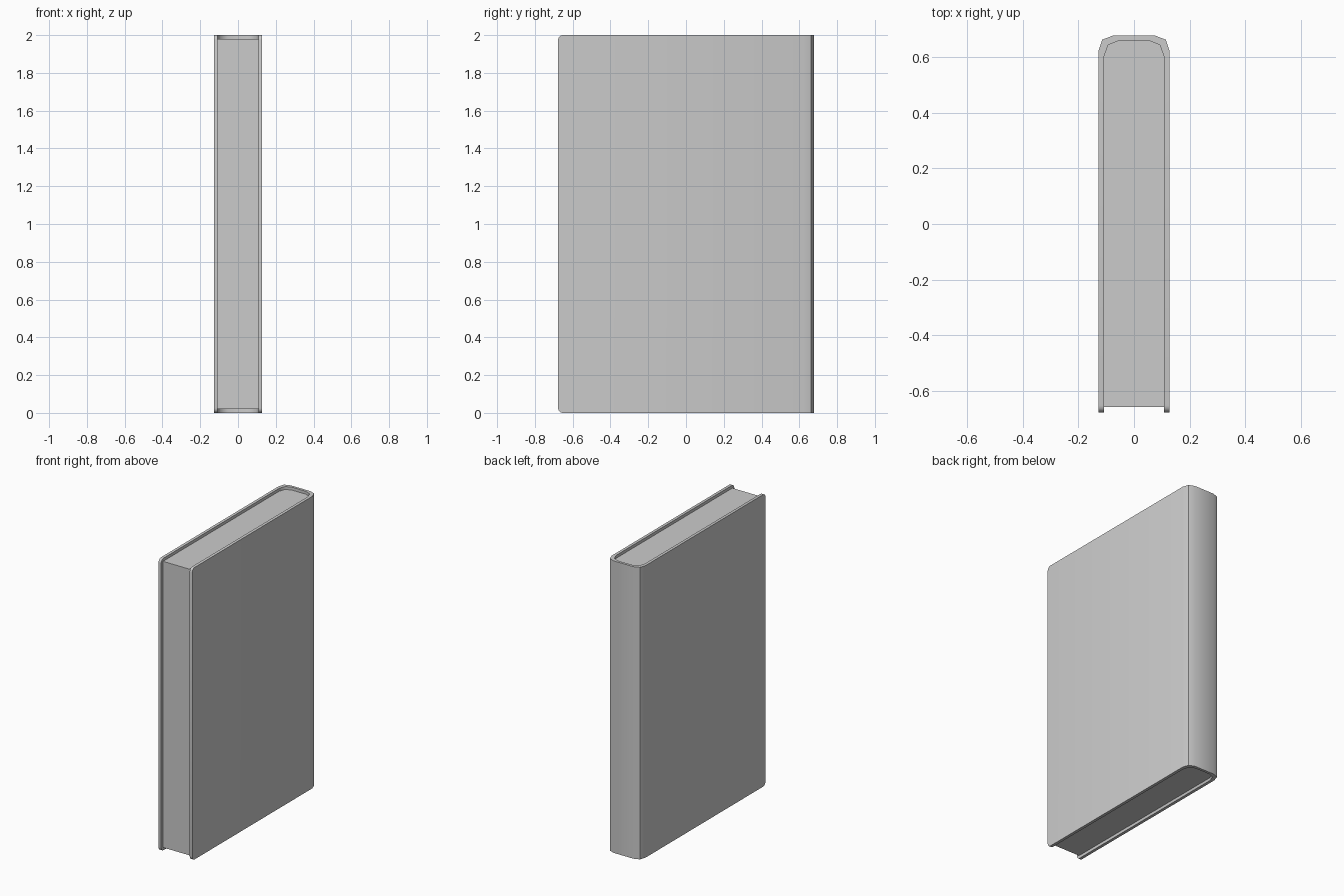
import bpy, bmesh
from math import radians

if "Cube" in bpy.data.objects:
    bpy.data.objects.remove(bpy.data.objects["Cube"])

FRONT, HEIGHT = -0.677, 2.0

# Right half of the cover section (front edge to spine), outside and inside
outer = [(0.128, FRONT), (0.128, 0.62), (0.114, 0.662), (0.075, 0.677)]
inner = [(0.108, FRONT), (0.108, 0.60), (0.093, 0.643), (0.053, 0.659)]


def mirrored(half):
    """Full U-shaped path from its right half."""
    return half + [(-x, y) for x, y in reversed(half)]


def extrude_section(name, faces, z0, z1, round_front=0.0):
    """Extrude flat section faces upward into a smooth-shaded solid."""
    bm = bmesh.new()
    for pts in faces:
        bm.faces.new([bm.verts.new((x, y, z0)) for x, y in pts])
    bmesh.ops.remove_doubles(bm, verts=bm.verts, dist=1e-5)
    ext = bmesh.ops.extrude_face_region(bm, geom=bm.faces[:], use_keep_orig=True)
    top = [v for v in ext["geom"] if isinstance(v, bmesh.types.BMVert)]
    bmesh.ops.translate(bm, verts=top, vec=(0, 0, z1 - z0))
    if round_front:
        corners = [e for e in bm.edges
                   if all(abs(v.co.y - FRONT) < 1e-4 for v in e.verts)
                   and abs(e.verts[0].co.z - e.verts[1].co.z) < 1e-4]
        bmesh.ops.bevel(bm, geom=corners, offset=round_front, segments=4,
                        profile=0.5, affect='EDGES')
    bmesh.ops.recalc_face_normals(bm, faces=bm.faces[:])
    mesh = bpy.data.meshes.new(name)
    bm.to_mesh(mesh)
    bm.free()
    obj = bpy.data.objects.new(name, mesh)
    bpy.context.collection.objects.link(obj)
    bpy.ops.object.select_all(action='DESELECT')
    obj.select_set(True)
    bpy.context.view_layer.objects.active = obj
    bpy.ops.object.shade_smooth_by_angle(angle=radians(50))
    return obj


# Cover: two boards joined by a rounded spine, front corners rounded
out, inn = mirrored(outer), mirrored(inner)
strips = [(out[i], out[i + 1], inn[i + 1], inn[i]) for i in range(len(out) - 1)]
extrude_section("cover", strips, 0, HEIGHT, round_front=0.025)

# Page block: fills the cover, set back from its edges
pages = mirrored([(0.108, -0.657)] + inner[1:])
extrude_section("pages", [pages], 0.02, HEIGHT - 0.02)
